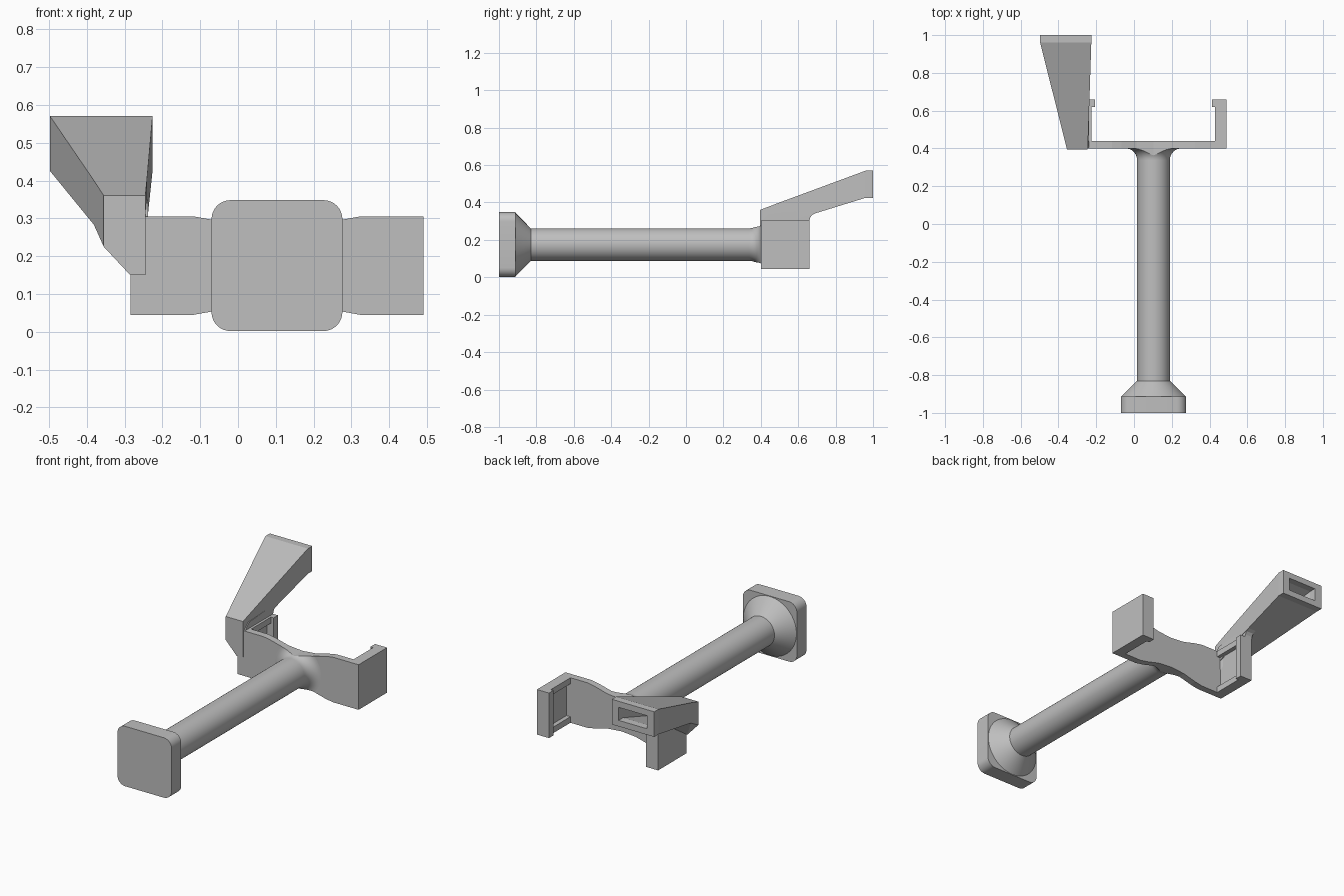
import bpy
import bmesh
import math
from mathutils import Vector

if "Cube" in bpy.data.objects:
    bpy.data.objects.remove(bpy.data.objects["Cube"], do_unlink=True)

GREY = (0.52, 0.52, 0.52, 1)
mat = bpy.data.materials.new("grey plastic")
mat.use_nodes = True
mat.diffuse_color = GREY
mat.node_tree.nodes["Principled BSDF"].inputs["Base Color"].default_value = GREY

CX, CZ = 0.103, 0.175      # axis of the shaft, also the mirror line of the cradle


def finish(name, bm, smooth=False):
    bmesh.ops.recalc_face_normals(bm, faces=bm.faces)
    mesh = bpy.data.meshes.new(name)
    bm.to_mesh(mesh)
    bm.free()
    mesh.materials.append(mat)
    ob = bpy.data.objects.new(name, mesh)
    bpy.context.collection.objects.link(ob)
    if smooth:
        activate(ob)
        bpy.ops.object.shade_smooth_by_angle(angle=math.radians(30))
    return ob


def activate(ob):
    bpy.ops.object.select_all(action="DESELECT")
    ob.select_set(True)
    bpy.context.view_layer.objects.active = ob


def prism(name, points, start, end, smooth=False):
    """Extrude a closed outline of 3D points by the vector start -> end."""
    bm = bmesh.new()
    face = bm.faces.new([bm.verts.new(Vector(p) + Vector(start)) for p in points])
    new = bmesh.ops.extrude_face_region(bm, geom=[face])["geom"]
    verts = [v for v in new if isinstance(v, bmesh.types.BMVert)]
    bmesh.ops.translate(bm, verts=verts, vec=Vector(end) - Vector(start))
    return finish(name, bm, smooth)


def front_prism(name, xz, y0, y1, smooth=False):
    return prism(name, [(x, 0, z) for x, z in xz], (0, y0, 0), (0, y1, 0), smooth)


def lathe(name, profile, segments=64):
    """Spin (radius, y) pairs around the shaft axis, with capped ends."""
    bm = bmesh.new()
    rings = []
    for r, y in profile:
        angles = [2 * math.pi * i / segments for i in range(segments)]
        rings.append([bm.verts.new((CX + r * math.cos(a), y, CZ + r * math.sin(a)))
                      for a in angles])
    for a, b in zip(rings, rings[1:]):
        for i in range(segments):
            j = (i + 1) % segments
            bm.faces.new((a[i], a[j], b[j], b[i]))
    bm.faces.new(rings[0])
    bm.faces.new(rings[-1])
    return finish(name, bm, True)


def sections(name, loops):
    """Join matching cross-sections into a closed solid."""
    bm = bmesh.new()
    rings = [[bm.verts.new(p) for p in loop] for loop in loops]
    n = len(rings[0])
    for a, b in zip(rings, rings[1:]):
        for i in range(n):
            j = (i + 1) % n
            bm.faces.new((a[i], a[j], b[j], b[i]))
    bm.faces.new(rings[0])
    bm.faces.new(rings[-1])
    return finish(name, bm)


def hull(name, points):
    bm = bmesh.new()
    for p in points:
        bm.verts.new(p)
    bmesh.ops.convex_hull(bm, input=bm.verts)
    return finish(name, bm)


def boolean(ob, cutter, operation):
    mod = ob.modifiers.new("cut", "BOOLEAN")
    mod.operation = operation
    mod.object = cutter
    mod.solver = "EXACT"
    activate(ob)
    bpy.ops.object.modifier_apply(modifier=mod.name)
    bpy.data.objects.remove(cutter, do_unlink=True)


# Rounded square foot
half, radius = 0.173, 0.05
outline = []
for corner in range(4):
    mid = math.radians(45 + 90 * corner)
    cx = CX + math.copysign(half - radius, math.cos(mid))
    cz = CZ + math.copysign(half - radius, math.sin(mid))
    for i in range(9):
        a = mid + math.radians(-45 + 90 * i / 8)
        outline.append((cx + radius * math.cos(a), cz + radius * math.sin(a)))
front_prism("foot_plate", outline, -1, -0.912, True)

# Cone and round shaft
lathe("shaft", [(0.172, -0.914), (0.087, -0.83), (0.087, 0.42)])

# Cradle back wall, waisted where it meets the shaft
top = [(0.387, 0.13), (0.22, 0.13), (0.17, 0.121), (0.09, 0.1), (0, 0.092)]
upper = [(CX + dx, CZ + dz) for dx, dz in top]
upper += [(CX - dx, CZ + dz) for dx, dz in reversed(top[:-1])]
wall = upper + [(x, 2 * CZ - z) for x, z in reversed(upper)]
front_prism("back_wall", wall, 0.4, 0.44)

# Flare between shaft and wall, trimmed to the wall outline
fillet = [(0.147 - 0.06 * math.cos(t), 0.34 + 0.06 * math.sin(t))
          for t in [math.pi / 2 * i / 10 for i in range(11)]]
flare = lathe("shaft_flare", [(0.087, 0.33)] + fillet + [(0.147, 0.41)])
boolean(flare, front_prism("flare_trim", wall, 0.3, 0.405), "INTERSECT")
activate(flare)
bpy.ops.object.shade_smooth_by_angle(angle=math.radians(30))

# Hooked side arms with a shallow pocket on the inner face
arm_outline = [(0.387, 0.4), (0.387, 0.66), (0.31, 0.66), (0.31, 0.62),
               (0.327, 0.62), (0.327, 0.4)]
for side, label in ((1, "left"), (-1, "right")):
    def place(dx, y):
        return (CX + side * dx, y, 0)
    arm = prism(label + "_arm", [place(*p) for p in arm_outline],
                (0, 0, 0.045), (0, 0, 0.305))
    pocket = [(0.32, 0.44), (0.352, 0.44), (0.352, 0.62), (0.32, 0.62)]
    cutter = prism("pocket", [place(*p) for p in pocket], (0, 0, 0.08), (0, 0, 0.27))
    boolean(arm, cutter, "DIFFERENCE")


# Widening chute: y, outer x, inner x, bottom z, top z
def section(y, x0, x1, z0, z1):
    return [(x0, y, z0), (x1, y, z0), (x1, y, z1), (x0, y, z1)]


chute = sections("chute", [section(*s) for s in (
    (0.395, -0.355, -0.245, 0.225, 0.36),
    (0.5, -0.381, -0.241, 0.283, 0.4),
    (0.96, -0.497, -0.226, 0.425, 0.57),
    (1.0, -0.497, -0.226, 0.425, 0.57))])
slot = sections("slot", [section(*s) for s in (
    (0.62, -0.365, -0.275, 0.35, 0.405),
    (0.96, -0.45, -0.27, 0.46, 0.535),
    (1.02, -0.45, -0.27, 0.46, 0.535))])
boolean(chute, slot, "DIFFERENCE")

# Gusset carrying the chute on the right arm
hull("chute_gusset", [
    (-0.355, 0.395, 0.225), (-0.355, 0.395, 0.3), (-0.285, 0.395, 0.15),
    (-0.245, 0.395, 0.15), (-0.245, 0.395, 0.36), (-0.381, 0.5, 0.283),
    (-0.245, 0.44, 0.2), (-0.285, 0.62, 0.3), (-0.245, 0.44, 0.36)])

# Rounded web filling the corner between arm and chute
web = [(0.4, 0.3), (0.66, 0.3), (0.663, 0.318), (0.674, 0.333), (0.7, 0.346),
       (0.7, 0.36), (0.44, 0.34)]
prism("chute_web", [(0, y, z) for y, z in web], (-0.285, 0, 0), (-0.238, 0, 0))
